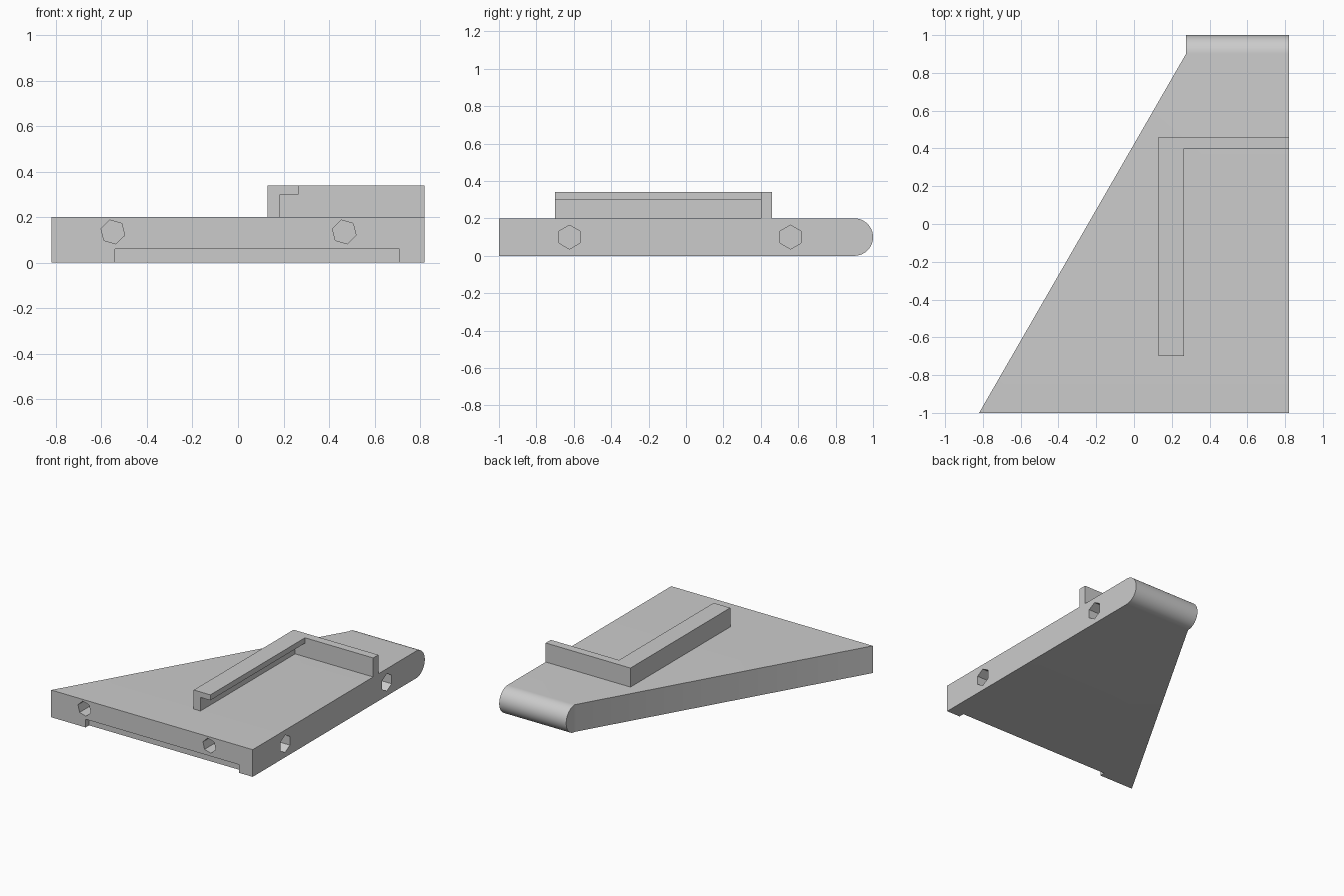
import bpy, bmesh
from math import pi, cos, sin, radians
from mathutils import Matrix

cube = bpy.data.objects.get("Cube")
if cube:
    bpy.data.objects.remove(cube, do_unlink=True)

grey = bpy.data.materials.new("plain grey")
grey.use_nodes = True
grey.diffuse_color = (0.6, 0.6, 0.6, 1)
grey.node_tree.nodes["Principled BSDF"].inputs["Base Color"].default_value = (0.6, 0.6, 0.6, 1)


def finish(name, bm):
    bmesh.ops.recalc_face_normals(bm, faces=bm.faces)
    mesh = bpy.data.meshes.new(name)
    bm.to_mesh(mesh)
    bm.free()
    mesh.materials.append(grey)
    obj = bpy.data.objects.new(name, mesh)
    bpy.context.collection.objects.link(obj)
    return obj


def prism(name, points, place, start, end):
    """Extrude a flat outline; place(u, v, w) maps it into the model."""
    bm = bmesh.new()
    rings = [[bm.verts.new(place(u, v, w)) for u, v in points] for w in (start, end)]
    n = len(points)
    for ring in rings:
        bm.faces.new(ring)
    for i in range(n):
        j = (i + 1) % n
        bm.faces.new((rings[0][i], rings[0][j], rings[1][j], rings[1][i]))
    return finish(name, bm)


def cut(target, cutter):
    mod = target.modifiers.new(cutter.name, "BOOLEAN")
    mod.operation = "DIFFERENCE"
    mod.solver = "EXACT"
    mod.object = cutter
    cutter.hide_render = True
    cutter.hide_viewport = True


def hexagon(cu, cv, radius, phase):
    return [(cu + radius * cos(phase + i * pi / 3), cv + radius * sin(phase + i * pi / 3))
            for i in range(6)]


def along_x(u, v, w):
    return (w, u, v)


def along_y(u, v, w):
    return (u, w, v)


# Base plate: slanted left-hand edge, rounded far end
RIGHT, LEFT, NECK, THICK, BEND = 0.82, -0.82, 0.275, 0.2, 0.9
R = THICK / 2
STEPS = 32
arc = [(BEND + R * cos(a), R + R * sin(a))
       for a in (-pi / 2 + pi * i / STEPS for i in range(STEPS + 1))]
profile = [(-1, THICK), (-1, 0)] + arc
bm = bmesh.new()
near = [bm.verts.new((RIGHT, y, z)) for y, z in profile]
far = [bm.verts.new((LEFT if y < 0 else NECK, y, z)) for y, z in profile]
for i in range(len(profile)):
    j = (i + 1) % len(profile)
    bm.faces.new((near[i], near[j], far[j], far[i]))
bm.faces.new(near)
bm.faces.new((far[0], far[1], far[2], far[-1]))
bm.faces.new(far[2:])
base = finish("base_plate", bm)

# Shallow relief under the front edge
cut(base, prism("front_relief_cutter", [(-0.54, -0.1), (0.71, -0.1), (0.71, 0.06), (-0.54, 0.06)],
                along_y, -1.1, -0.96))

# Hexagonal sockets in the front and the side
for i, x in enumerate((-0.55, 0.467)):
    cut(base, prism(f"front_socket_cutter_{i}", hexagon(x, 0.135, 0.054, radians(44)),
                    along_y, -1.1, -0.8))
for i, y in enumerate((-0.623, 0.559)):
    cut(base, prism(f"side_socket_cutter_{i}", hexagon(y, 0.1, 0.064, pi / 2),
                    along_x, 0.62, 0.92))

# Guide rail with an overhanging lip
TOP = 0.34
prism("guide_rail", [(0.13, THICK), (0.185, THICK), (0.185, 0.3), (0.265, 0.3),
                     (0.265, TOP), (0.13, TOP)], along_y, -0.7, 0.4)

# Stop wall across the end of the rail
prism("stop_wall", [(0.4, THICK), (0.46, THICK), (0.46, TOP), (0.4, TOP)],
      along_x, 0.13, RIGHT)

# Smooth the rounded end, keep the edges crisp
bpy.ops.object.select_all(action="DESELECT")
base.select_set(True)
bpy.context.view_layer.objects.active = base
for mod in list(base.modifiers):
    bpy.ops.object.modifier_apply(modifier=mod.name)
bpy.ops.object.shade_smooth_by_angle(angle=radians(30))
for obj in [o for o in bpy.data.objects if "cutter" in o.name]:
    bpy.data.objects.remove(obj, do_unlink=True)
